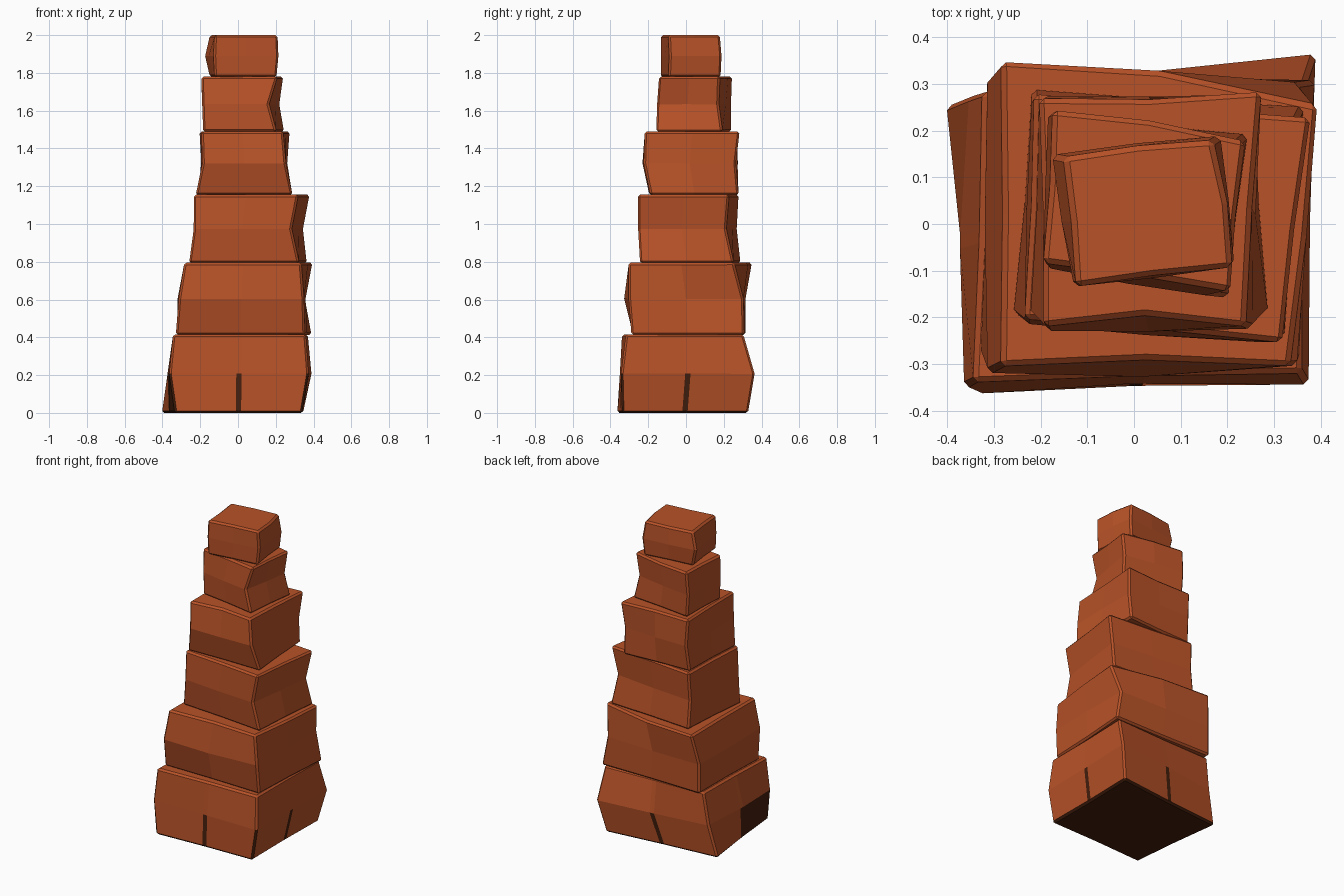
import bpy, bmesh, math
from mathutils import Vector

if "Cube" in bpy.data.objects:
    bpy.data.objects.remove(bpy.data.objects["Cube"])


def flat(name, rgb):
    m = bpy.data.materials.new(name)
    m.diffuse_color = (*rgb, 1)
    m.use_nodes = True
    m.node_tree.nodes["Principled BSDF"].inputs["Base Color"].default_value = m.diffuse_color
    return m


clay = flat("sienna rock", (0.48, 0.085, 0.021))
dark = flat("dark umber", (0.06, 0.014, 0.004))


def ring(bm, corners, z, push, gap):
    """Four corners (from front left, anticlockwise), each side split at a narrow middle strip."""
    c = [Vector((corners[i], corners[i + 1], z)) for i in range(0, 8, 2)]
    mid = sum(c, Vector()) / 4
    out = []
    for i in range(4):
        a, b = c[i], c[(i + 1) % 4]
        out.append(bm.verts.new(a + (a - mid).normalized() * 0.006))
        m = (a + b) / 2 + ((a + b) / 2 - mid).normalized() * push[i]
        along = (b - a).normalized() * gap
        if gap:
            out.append(bm.verts.new(m - along))
        out.append(bm.verts.new(m + along))
    return out


def rock(name, z0, z1, low, middle, top, top_push=(0, 0, 0, 0),
         mid_push=(.008, .008, .008, .008), cracked=False):
    """One chiselled block lofted through three uneven cross-sections."""
    bm = bmesh.new()
    gap = 0.014 if cracked else 0
    rings = [ring(bm, low, z0, (0, 0, 0, 0), gap),
             ring(bm, middle, (z0 + z1) / 2, mid_push, gap),
             ring(bm, top, z1, top_push, gap)]
    n = len(rings[0])
    for level, (a, b) in enumerate(zip(rings, rings[1:])):
        for i in range(n):
            j = (i + 1) % n
            f = bm.faces.new((a[i], a[j], b[j], b[i]))
            # cracks up the lower half, and the dark front part of the left side
            if cracked and level == 0 and (i % 3 == 1 and i < 9 or i >= 10):
                f.material_index = 1
    base = bm.faces.new(rings[0][::-1])
    base.material_index = 1 if cracked else 0
    bm.faces.new(rings[2])
    bmesh.ops.recalc_face_normals(bm, faces=bm.faces)
    # chipped edges
    sharp = [e for e in bm.edges if e.calc_face_angle(0) > math.radians(40)]
    bmesh.ops.bevel(bm, geom=sharp, offset=0.011, segments=1, affect='EDGES',
                    profile=0.5, material=-1, clamp_overlap=True)
    bm.normal_update()
    if cracked:
        for f in bm.faces:
            c, d = f.calc_center_median(), f.normal
            rim = c.z < 0.012
            corner = c.z < 0.205 and d.x > 0.4 and d.y < -0.4
            if rim or corner:
                f.material_index = 1
    me = bpy.data.meshes.new(name)
    bm.to_mesh(me)
    bm.free()
    me.materials.append(clay)
    if cracked:
        me.materials.append(dark)
    bpy.context.collection.objects.link(bpy.data.objects.new(name, me))


# wide base blocks
rock("base_rock", 0.0, 0.415,
     (-.33, -.36, .335, -.335, .34, .325, -.40, .25),
     (-.36, -.345, .37, -.34, .385, .36, -.35, .27),
     (-.34, -.335, .355, -.315, .365, .30, -.32, .28),
     mid_push=(.0, .0, .01, .018), cracked=True)
rock("second_rock", 0.413, 0.795,
     (-.325, -.275, .35, -.285, .385, .305, -.31, .31),
     (-.31, -.315, .345, -.30, .35, .30, -.31, .31),
     (-.28, -.30, .33, -.30, .39, .25, -.28, .345),
     top_push=(-.01, .01, .03, 0), mid_push=(.02, .01, .01, .01))

# middle blocks
rock("third_rock", 0.793, 1.155,
     (-.255, -.19, .32, -.24, .36, .25, -.215, .285),
     (-.23, -.21, .28, -.25, .34, .21, -.215, .265),
     (-.23, -.20, .315, -.25, .375, .225, -.21, .275))
rock("fourth_rock", 1.153, 1.49,
     (-.22, -.19, .285, -.185, .25, .275, -.20, .25),
     (-.185, -.225, .25, -.22, .255, .26, -.19, .27),
     (-.19, -.215, .235, -.215, .27, .28, -.20, .265),
     top_push=(-.02, 0, -.005, 0))

# top blocks
rock("fifth_rock", 1.488, 1.78,
     (-.18, -.09, .20, -.155, .24, .19, -.17, .235),
     (-.185, -.09, .16, -.15, .215, .17, -.18, .235),
     (-.19, -.08, .205, -.14, .235, .175, -.17, .24),
     top_push=(0, 0, .015, 0))
rock("cap_rock", 1.778, 2.0,
     (-.12, -.13, .20, -.09, .17, .18, -.145, .14),
     (-.125, -.13, .21, -.085, .18, .185, -.17, .145),
     (-.12, -.13, .205, -.09, .165, .175, -.145, .14),
     top_push=(0, .015, .01, 0))
